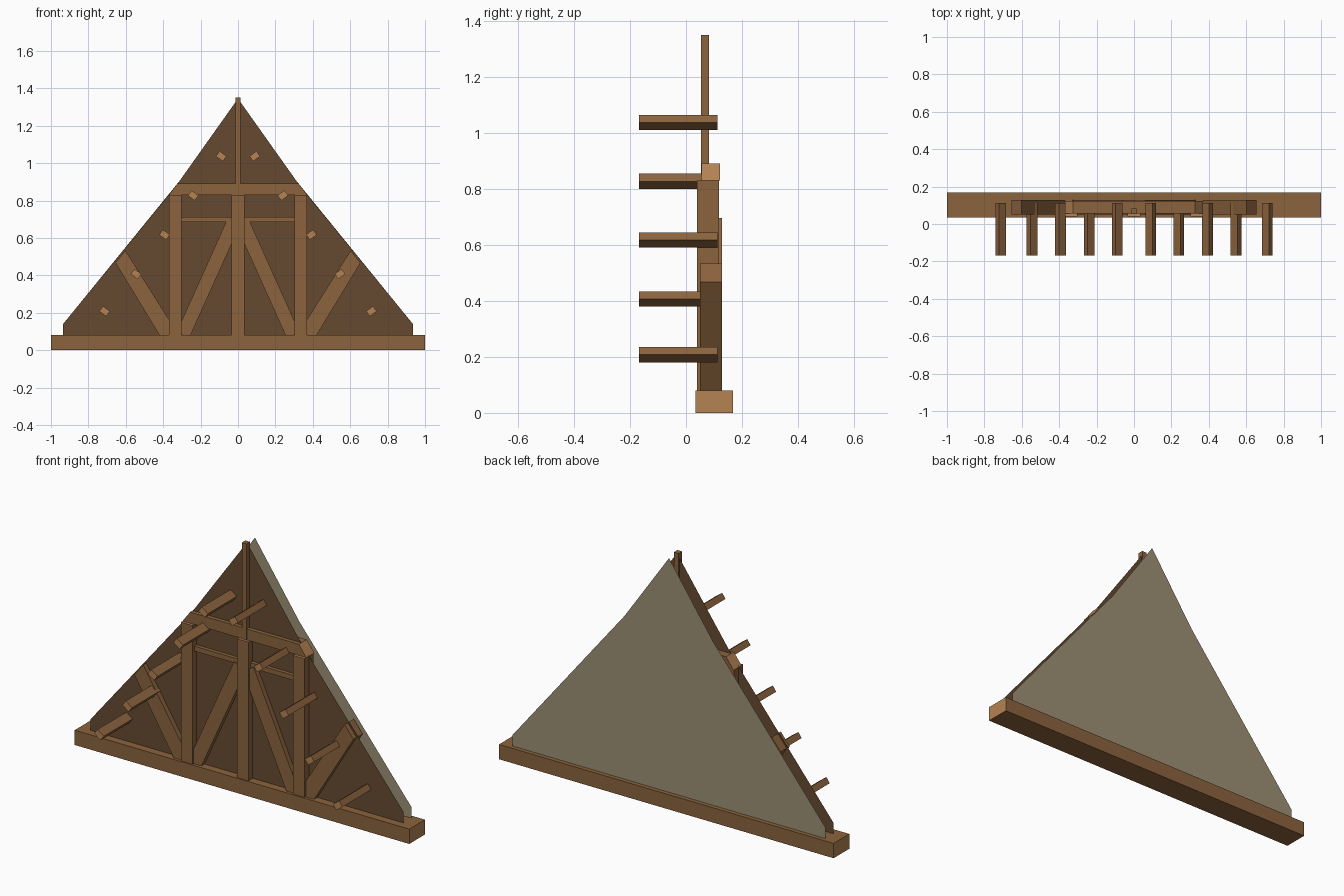
import bpy, bmesh, math

if "Cube" in bpy.data.objects:
    bpy.data.objects.remove(bpy.data.objects["Cube"])


def material(name, rgb):
    m = bpy.data.materials.new(name)
    m.diffuse_color = (*rgb, 1)
    m.use_nodes = True
    m.node_tree.nodes["Principled BSDF"].inputs["Base Color"].default_value = m.diffuse_color
    return m


WOOD = material("timber", (0.258, 0.125, 0.048))
END = material("end_grain", (0.456, 0.227, 0.089))
BOARD = material("dark_boarding", (0.133, 0.067, 0.030))
PLASTER = material("grey_plaster", (0.342, 0.283, 0.181))


def prism(name, outline, y0, y1=None, mat=WOOD, ends=None):
    """Extrude an (x, z) outline from y0 to y1; ends(normal) picks end-grain faces."""
    bm = bmesh.new()
    front = [bm.verts.new((x, y0, z)) for x, z in outline]
    bm.faces.new(front)
    if y1 is not None:
        back = [bm.verts.new((x, y1, z)) for x, z in outline]
        bm.faces.new(back[::-1])
        n = len(outline)
        for i in range(n):
            j = (i + 1) % n
            bm.faces.new((front[j], front[i], back[i], back[j]))
        bmesh.ops.recalc_face_normals(bm, faces=bm.faces)
    bm.normal_update()
    if ends:
        for f in bm.faces:
            f.material_index = int(ends(f.normal))
    me = bpy.data.meshes.new(name)
    bm.to_mesh(me)
    bm.free()
    me.materials.append(mat)
    me.materials.append(END)
    ob = bpy.data.objects.new(name, me)
    bpy.context.collection.objects.link(ob)
    return ob


def rect(x0, x1, z0, z1):
    return [(x0, z0), (x1, z0), (x1, z1), (x0, z1)]


def bar(a, b, width):
    """Outline of a slanted bar between two points."""
    dx, dz = b[0] - a[0], b[1] - a[1]
    k = width / 2 / math.hypot(dx, dz)
    ox, oz = -dz * k, dx * k
    return [(a[0] - ox, a[1] - oz), (b[0] - ox, b[1] - oz),
            (b[0] + ox, b[1] + oz), (a[0] + ox, a[1] + oz)]


def gable(kx, kz):
    half = [(0.935, 0.08), (0.935, 0.14), (kx, kz)]
    return half + [(0, 1.345)] + [(-x, z) for x, z in half[::-1]]


def side_end(n):
    return abs(n.x) > 0.5


def top_end(n):
    return n.z > 0.5


# Gable skins: open sheets front and back
prism("front_boarding", gable(0.33, 0.88), 0.077, mat=BOARD)
back = prism("back_plaster", gable(0.265, 0.963), 0.145, mat=PLASTER)
back.data.flip_normals()

# Sill, tie beam and rail
prism("sill_beam", rect(-1, 1, 0, 0.08), 0.034, 0.168, ends=side_end)
prism("tie_beam", [(-0.37, 0.83), (0.37, 0.83), (0.325, 0.89), (-0.325, 0.89)],
      0.055, 0.122, ends=side_end)
prism("middle_rail", rect(-0.31, 0.31, 0.685, 0.712), 0.057, 0.117)

# Posts
prism("king_post", rect(-0.014, 0.014, 0.83, 1.35), 0.053, 0.083)
for x in (-0.335, 0, 0.335):
    prism("post", rect(x - 0.034, x + 0.034, 0.08, 0.83), 0.04, 0.118, ends=top_end)

# Mirrored braces and projecting pegs
peg_spots = [(0.09, 1.037), (0.24, 0.827), (0.393, 0.617), (0.545, 0.407), (0.713, 0.208)]
for s in (-1, 1):
    prism("inner_brace", [(s * x, z) for x, z in bar((0.295, 0.08), (0.025, 0.68), 0.075)],
          0.05, 0.128)
    outer = [(0.42, 0.08), (0.655, 0.467), (0.602, 0.533), (0.37, 0.165), (0.37, 0.08)]
    prism("outer_brace", [(s * x, z) for x, z in outer], 0.05, 0.128)
    for x, z in peg_spots:
        c, d = 0.023 * math.cos(math.radians(36)), 0.023 * math.sin(math.radians(36))
        shape = bar((x - c, z - d), (x + c, z + d), 0.034)
        prism("roof_peg", [(s * px, pz) for px, pz in shape], -0.168, 0.112,
              ends=lambda n: abs(n.y) > 0.5)
